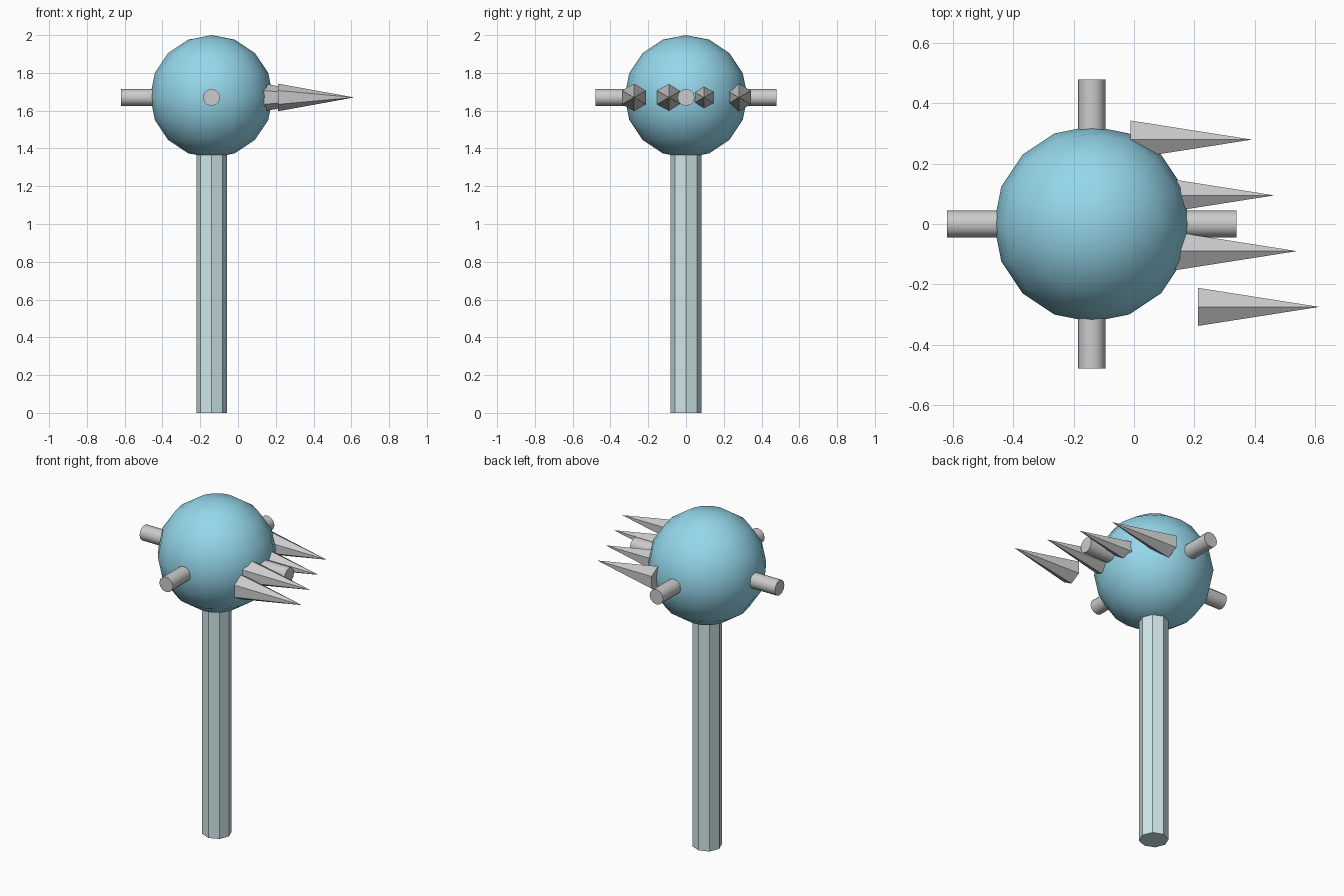
import bpy
from math import radians, pi

if "Cube" in bpy.data.objects:
    bpy.data.objects.remove(bpy.data.objects["Cube"])

CX, CZ = -0.14, 1.67   # head axis x, height of pegs and spikes


def paint(obj, name, colour):
    mat = bpy.data.materials.new(name)
    mat.diffuse_color = colour
    mat.use_nodes = True
    mat.node_tree.nodes["Principled BSDF"].inputs["Base Color"].default_value = mat.diffuse_color
    obj.data.materials.append(mat)


def add_cylinder(name, sides, radius, depth, loc, rot=(0, 0, 0)):
    bpy.ops.mesh.primitive_cylinder_add(vertices=sides, radius=radius, depth=depth,
                                        location=loc, rotation=rot)
    obj = bpy.context.object
    obj.name = name
    return obj


# Octagonal handle
handle = add_cylinder("handle", 8, 0.081, 1.40, (CX, 0, 0.70))
paint(handle, "pale_handle", (0.62, 0.80, 0.81, 1))

# Ball head
bpy.ops.mesh.primitive_uv_sphere_add(segments=16, ring_count=8, radius=0.325,
                                     location=(CX, 0, 1.675))
head = bpy.context.object
head.name = "ball_head"
bpy.ops.object.shade_smooth()
paint(head, "blue_head", (0.30, 0.68, 0.83, 1))

# Four blunt pegs around the equator
for i, (dx, dy) in enumerate([(1, 0), (0, 1), (-1, 0), (0, -1)]):
    add_cylinder(f"peg_{i + 1}", 12, 0.045, 0.20, (CX + dx * 0.38, dy * 0.38, CZ),
                 (0, pi / 2, i * pi / 2))
    bpy.ops.object.shade_smooth_by_angle(angle=radians(40))

# Staggered row of hexagonal spikes pointing to +x
LENGTH = 0.403
for i in range(4):
    bpy.ops.mesh.primitive_cone_add(vertices=6, radius1=0.073, radius2=0, depth=LENGTH,
                                    location=(0.212 - 0.0745 * i + LENGTH / 2,
                                              -0.275 + 0.185 * i, CZ),
                                    rotation=(0, pi / 2, 0))
    spike = bpy.context.object
    spike.name = f"spike_{i + 1}"
    # Turn the hexagon so one corner points straight up
    for v in spike.data.vertices:
        v.co.x, v.co.y = v.co.y, -v.co.x
